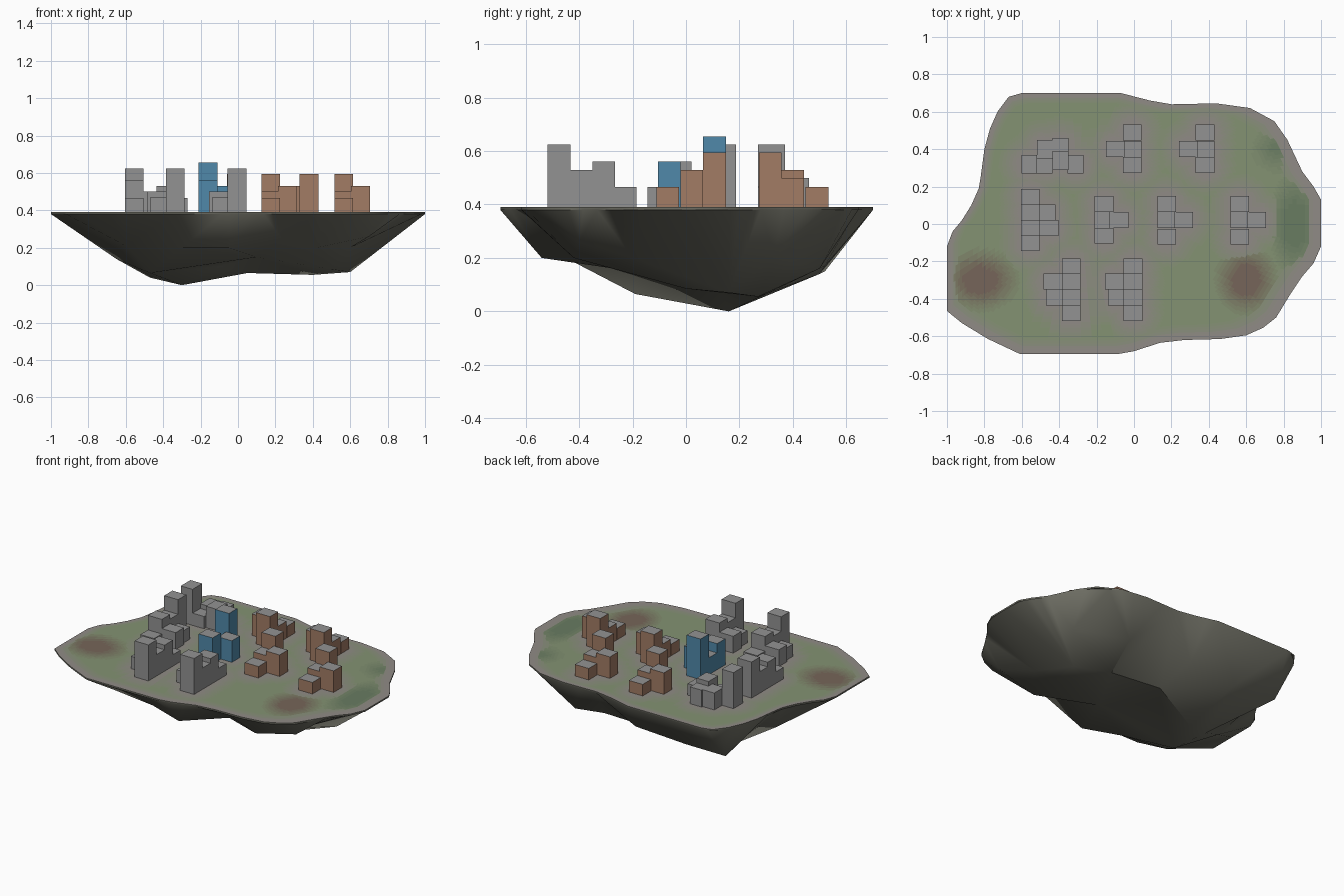
import bpy, bmesh, math
from mathutils import Vector
from mathutils.geometry import delaunay_2d_cdt

if "Cube" in bpy.data.objects:
    bpy.data.objects.remove(bpy.data.objects["Cube"])

def material(name, rgb):
    m = bpy.data.materials.new(name)
    m.diffuse_color = (*rgb, 1)
    m.use_nodes = True
    m.node_tree.nodes["Principled BSDF"].inputs["Base Color"].default_value = m.diffuse_color
    return m

GREY = material("concrete", (.29, .29, .29))
BROWN = material("brick", (.36, .20, .13))
BLUE = material("blue_glass", (.08, .25, .40))
ROCK = material("rock", (.16, .16, .13))

# Ground colours: grass fading in steps into paving, dirt and dark grass
LEVELS = 6
GRASS = (.23, .29, .17)
PATCHES = {"paving": (.28, .26, .24), "dirt": (.18, .13, .10), "dark_grass": (.14, .20, .12)}
GROUND = [material("grass", GRASS)]
for patch, rgb in PATCHES.items():
    for k in range(1, LEVELS + 1):
        GROUND.append(material(f"{patch}_{k}", [a + (b - a) * k / LEVELS for a, b in zip(GRASS, rgb)]))

# Island outline and the main peaks and folds of its underside
OUTLINE = [(-.60, .70), (-.07, .70), (.085, .66), (.20, .64), (.44, .645), (.62, .62), (.75, .55),
           (.82, .45), (.90, .28), (.96, .20), (1, .13), (1, -.12), (.96, -.21), (.90, -.28),
           (.83, -.385), (.76, -.50), (.69, -.555), (.60, -.595), (.46, -.615), (.27, -.62),
           (.14, -.635), (0, -.68), (-.085, -.695), (-.61, -.695), (-.78, -.615), (-.92, -.53),
           (-1, -.465), (-1, -.12), (-.97, -.04), (-.92, .02), (-.87, .10), (-.83, .19),
           (-.82, .25), (-.80, .40), (-.77, .51), (-.73, .60), (-.67, .68)]
PEAKS = [(-.3, .16, 0), (-.47, .10, .04), (-.47, -.19, .065), (-.65, .52, .15), (-.65, 0, .14),
         (-.6, -.42, .21), (-.3, -.45, .20), (-.05, -.54, .20), (.23, -.42, .25), (.42, -.42, .20),
         (.6, -.2, .20), (.7, -.4, .26), (.5, 0, .085), (.1, -.2, .15), (-.1, .12, .10),
         (.05, .3, .065), (.4, .27, .055), (.6, .16, .07), (.45, .5, .16), (0, .52, .17),
         (-.35, .5, .14), (.75, .33, .20)]
TOP, RIM, LOW, CUT = .39, .38, (-.3, .16), 8

def subdivide(pts, n):
    return [(ax + (bx - ax) * k / n, ay + (by - ay) * k / n)
            for (ax, ay), (bx, by) in zip(pts, pts[1:] + pts[:1]) for k in range(n)]

edge = subdivide(OUTLINE, CUT)

# Clusters: tall tower position, direction of falling height, walls, tower list
SIX = [(0, 0, .625), (.083, 0, .53), (.083, -.085, .47), (.167, 0, .56), (.167, -.10, .50), (.247, 0, .465)]
ROW = [(0, 0, .625), (.083, 0, .47), (.083, -.08, .50), (.167, -.02, .53), (.167, -.09, .50), (.247, 0, .465)]
FOUR = [(0, 0, .595), (.085, 0, .50), (.085, -.09, .53), (.175, 0, .465)]
GLASS = [(0, 0, .655), (.085, 0, .50), (.085, -.08, .53), (.17, 0, .56)]
CLUSTERS = [(-.335, -.475, 0, GREY, SIX), (-.005, -.475, 0, GREY, SIX),
            (-.555, .145, 180, GREY, SIX), (-.56, .32, -90, GREY, ROW),
            (-.16, .107, 180, BLUE, GLASS), (.175, .107, 180, BROWN, FOUR),
            (.565, .107, 180, BROWN, FOUR), (-.01, .315, 0, BROWN, FOUR), (.38, .315, 0, BROWN, FOUR)]

def place(cx, cy, deg, u, v):
    a = math.radians(deg)
    return cx + v * math.cos(a) - u * math.sin(a), cy + v * math.sin(a) + u * math.cos(a)

TOWERS = [place(x, y, d, u, v) for x, y, d, _, ts in CLUSTERS for u, v, _ in ts]

def ground_index(x, y, rim):
    def spot(cx, cy, rx, ry):
        return 1.6 * (1 - math.hypot((x - cx) / rx, (y - cy) / ry))
    near = min(math.hypot(x - a, y - b) for a, b in TOWERS)
    pave = 1 if rim > .975 else max((.17 - near) / .11, (rim - .91) / .07)
    amounts = [pave, max(spot(-.82, -.30, .22, .18), spot(.60, -.30, .18, .20)),
               max(spot(.86, 0, .15, .29), .6 * spot(.76, .40, .14, .14))]
    kind = max(range(3), key=lambda i: amounts[i])
    level = round(min(1, max(0, amounts[kind])) * LEVELS)
    return kind * LEVELS + level if level else 0

def finish(name, bm, mats):
    me = bpy.data.meshes.new(name)
    bm.to_mesh(me)
    bm.free()
    for m in mats:
        me.materials.append(m)
    ob = bpy.data.objects.new(name, me)
    bpy.context.collection.objects.link(ob)
    return ob

# Rock underside: facets stretched between rim and peaks, with a thin rim wall
rim = subdivide(OUTLINE, 2)
n = len(rim)
flat = [Vector(p) for p in rim] + [Vector(p[:2]) for p in PEAKS]
heights = [RIM] * n + [p[2] for p in PEAKS]
verts, _, faces, origin, _, _ = delaunay_2d_cdt(flat, [(i, (i + 1) % n) for i in range(n)], [], 1, 1e-6)
bm = bmesh.new()
rock_verts = [bm.verts.new((v.x, v.y, heights[o[0]] if o else RIM)) for v, o in zip(verts, origin)]
for f in faces:
    tri = bm.faces.new([rock_verts[i] for i in f])
    tri.normal_update()
    if tri.normal.z > 0:
        tri.normal_flip()
where = {o[0]: v for v, o in zip(rock_verts, origin) if o}
upper = [bm.verts.new((x, y, TOP)) for x, y in rim]
for i in range(n):
    j = (i + 1) % n
    bm.faces.new((upper[i], upper[j], where[j], where[i]))
rock = finish("island_rock", bm, [ROCK])
bpy.context.view_layer.objects.active = rock
rock.select_set(True)
bpy.ops.object.shade_smooth_by_angle(angle=math.radians(40))

# Flat ground with soft paving, dirt and dark grass patches
STEPS = [1 - k / 60 for k in range(60)]
bm = bmesh.new()
rings = [[bm.verts.new((x * s + LOW[0] * (1 - s), y * s + LOW[1] * (1 - s), TOP)) for x, y in edge]
         for s in STEPS]
centre = bm.verts.new((*LOW, TOP))
for k, s in enumerate(STEPS):
    for i in range(len(edge)):
        a, b = rings[k][i], rings[k][(i + 1) % len(edge)]
        inner = (centre,) if s == STEPS[-1] else (rings[k + 1][i], rings[k + 1][(i + 1) % len(edge)])
        f = bm.faces.new((b, a, *inner))
        f.material_index = ground_index(*f.calc_center_median()[:2], s)
finish("ground", bm, GROUND)

# Tower clusters with coloured walls and grey roofs
for n, (cx, cy, deg, wall, towers) in enumerate(CLUSTERS):
    size = (.085, .10) if deg == -90 else (.10, .085)
    bm = bmesh.new()
    for u, v, top in towers:
        vs = bmesh.ops.create_cube(bm, size=1)["verts"]
        bmesh.ops.scale(bm, vec=(*size, top - .385), verts=vs)
        bmesh.ops.translate(bm, vec=(*place(cx, cy, deg, u, v), (top + .385) / 2), verts=vs)
    bm.normal_update()
    for f in bm.faces:
        f.material_index = 1 if f.normal.z > .5 else 0
    finish(f"tower_cluster_{n + 1}", bm, [wall, GREY])
